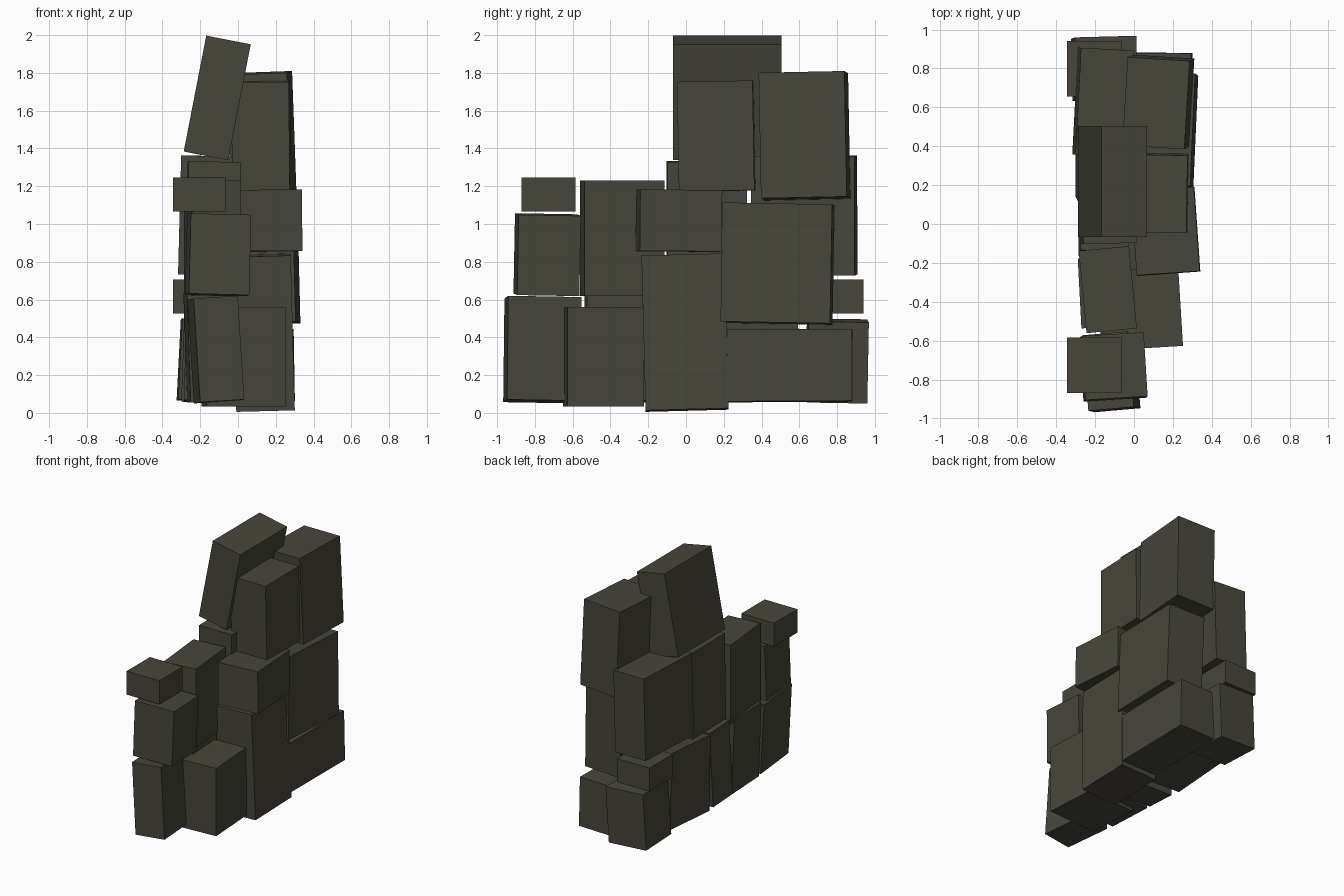
import bpy
from math import radians

# one dark olive-grey stone colour
stone = bpy.data.materials.new("dark_stone")
stone.diffuse_color = (0.062, 0.061, 0.044, 1)


def block(name, x, y, z, rot=(0, 0, 0)):
    """Box spanning the given x, y, z ranges, turned about its centre (degrees)."""
    bpy.ops.mesh.primitive_cube_add(size=1)
    ob = bpy.context.object
    ob.name = name
    ob.location = [(a + b) / 2 for a, b in (x, y, z)]
    ob.scale = [b - a for a, b in (x, y, z)]
    ob.rotation_euler = [radians(r) for r in rot]
    ob.data.materials.append(stone)


# bottom course, right side
block("right_base_middle", (-0.02, 0.29), (-0.225, 0.215), (0.015, 0.835), (1.5, -1.5, 0))
block("right_base_front", (-0.18, 0.24), (-0.64, -0.235), (0.035, 0.56), (0, 0, 3.5))
block("right_base_back", (-0.01, 0.295), (0.22, 0.88), (0.06, 0.44), (0.3, -1, -0.5))

# bottom course, left side
block("left_base_front", (-0.235, 0.0), (-0.955, -0.565), (0.06, 0.61), (-1, -3.5, 5))
block("left_base_second", (-0.27, -0.02), (-0.53, -0.17), (0.06, 0.64), (0, -2, 3))
block("left_base_third", (-0.28, 0.0), (-0.15, 0.09), (0.06, 0.64), (-3, 1, 0))
block("left_base_fourth", (-0.29, 0.0), (0.12, 0.60), (0.07, 0.64), (4, 2, 0))
block("left_base_back", (-0.31, 0.005), (0.64, 0.96), (0.06, 0.49), (-1, 3, 1.5))

# middle course
block("right_middle_front", (0.0, 0.325), (-0.255, 0.18), (0.855, 1.18), (-0.5, -0.5, 4))
block("right_middle_back", (0.0, 0.31), (0.195, 0.775), (0.475, 1.105), (-1, -1.5, -2.5))
block("left_middle_front", (-0.265, 0.055), (-0.90, -0.57), (0.625, 1.05), (-1, 1.5, 3.5))
block("left_middle_second", (-0.265, -0.005), (-0.55, -0.125), (0.62, 1.23), (0, 0, 5.5))
block("left_middle_third", (-0.27, 0.005), (-0.10, 0.32), (0.67, 1.33), (0, 1, 1))
block("left_middle_back", (-0.295, -0.025), (0.35, 0.90), (0.73, 1.36), (0, 1.5, -3))

# top course
block("right_top_front", (-0.03, 0.275), (-0.04, 0.36), (1.175, 1.755), (1, -0.5, -1))
block("right_top_back", (-0.035, 0.285), (0.40, 0.855), (1.135, 1.80), (1.2, -2, -3.5))
block("leaning_top", (-0.23, 0.01), (-0.068, 0.505), (1.355, 1.98), (0, 11, 0))

# two small straight cap stones
for name, y, z in (("front_cap", -0.87, 1.065), ("back_cap", 0.655, 0.525)):
    block(name, (-0.345, -0.065), (y, y + 0.285), (z, z + 0.182))
